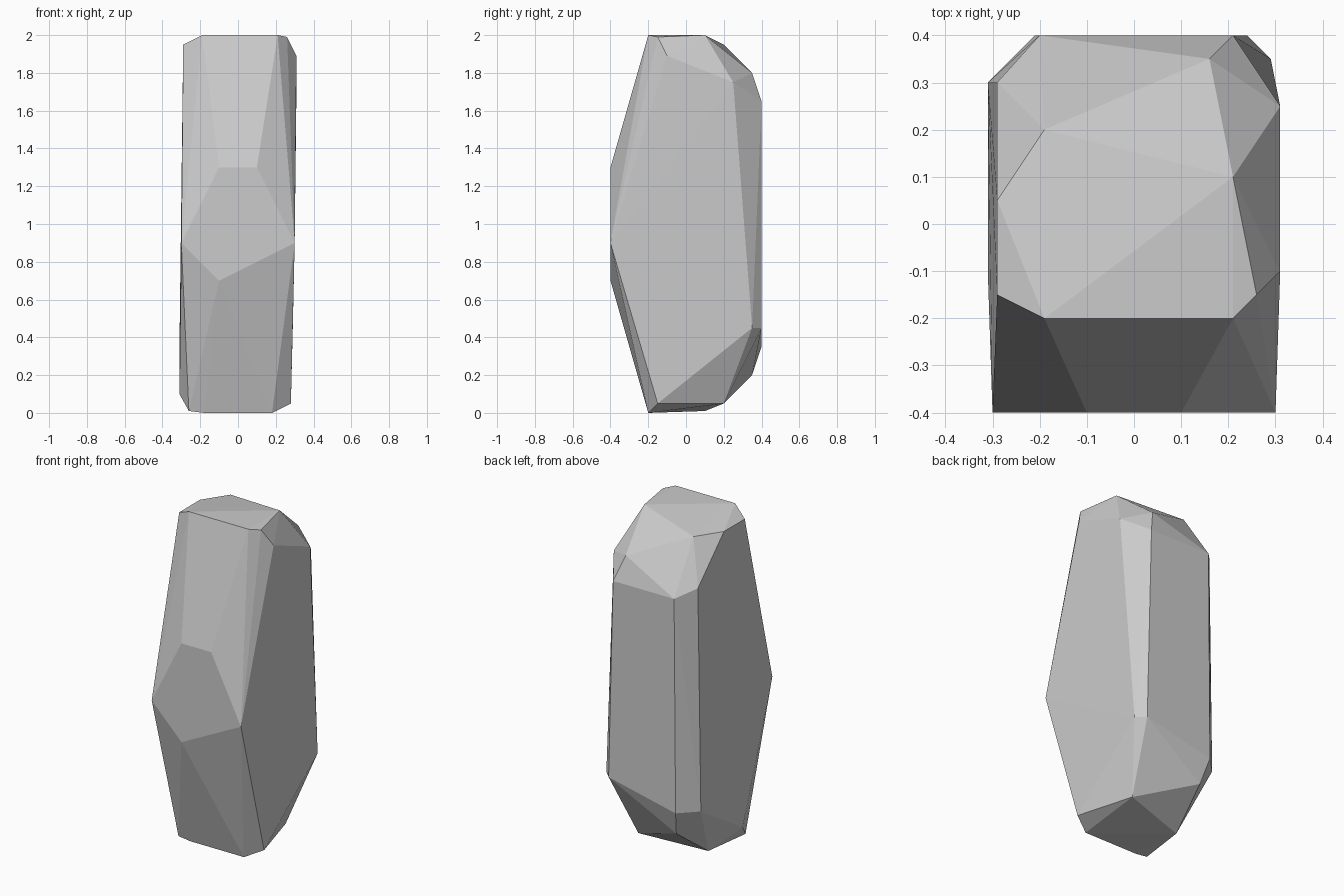
import bpy, bmesh

# Corner points of the faceted stone, grouped by region
front = [(-0.1, -0.4, 1.3), (0.1, -0.4, 1.3), (0.3, -0.4, 0.9),
         (-0.1, -0.4, 0.7), (-0.3, -0.4, 0.9)]
top = [(-0.19, -0.2, 2), (0.21, -0.2, 2), (0.21, 0.1, 2), (-0.19, 0.2, 1.95),
       (0.16, 0.35, 1.8), (0.26, -0.15, 1.99)]
right = [(0.31, -0.1, 1.89), (0.31, 0.25, 1.75), (0.29, 0.35, 0.45), (0.28, -0.15, 0.05)]
left = [(-0.29, -0.15, 1.95), (-0.29, 0.05, 1.95), (-0.29, 0.3, 1.7),
        (-0.31, 0.3, 0.35), (-0.31, -0.1, 0.1)]
back = [(-0.2, 0.4, 1.65), (0.21, 0.4, 1.65), (0.24, 0.4, 0.45), (-0.21, 0.4, 0.35)]
bottom = [(0.18, -0.2, 0), (-0.18, -0.2, 0), (-0.26, -0.2, 0.01), (-0.22, 0.1, 0.01),
          (0.18, 0.2, 0.05), (-0.18, 0.35, 0.2)]

# Wrap the corners in a convex skin
bm = bmesh.new()
for p in front + top + right + left + back + bottom:
    bm.verts.new(p)
bmesh.ops.convex_hull(bm, input=bm.verts[:])
loose = [v for v in bm.verts if not v.link_faces]
bmesh.ops.delete(bm, geom=loose, context='VERTS')
bmesh.ops.recalc_face_normals(bm, faces=bm.faces[:])

mesh = bpy.data.meshes.new("standing_stone")
bm.to_mesh(mesh)
bm.free()
stone = bpy.data.objects.new("standing_stone", mesh)
bpy.context.collection.objects.link(stone)
